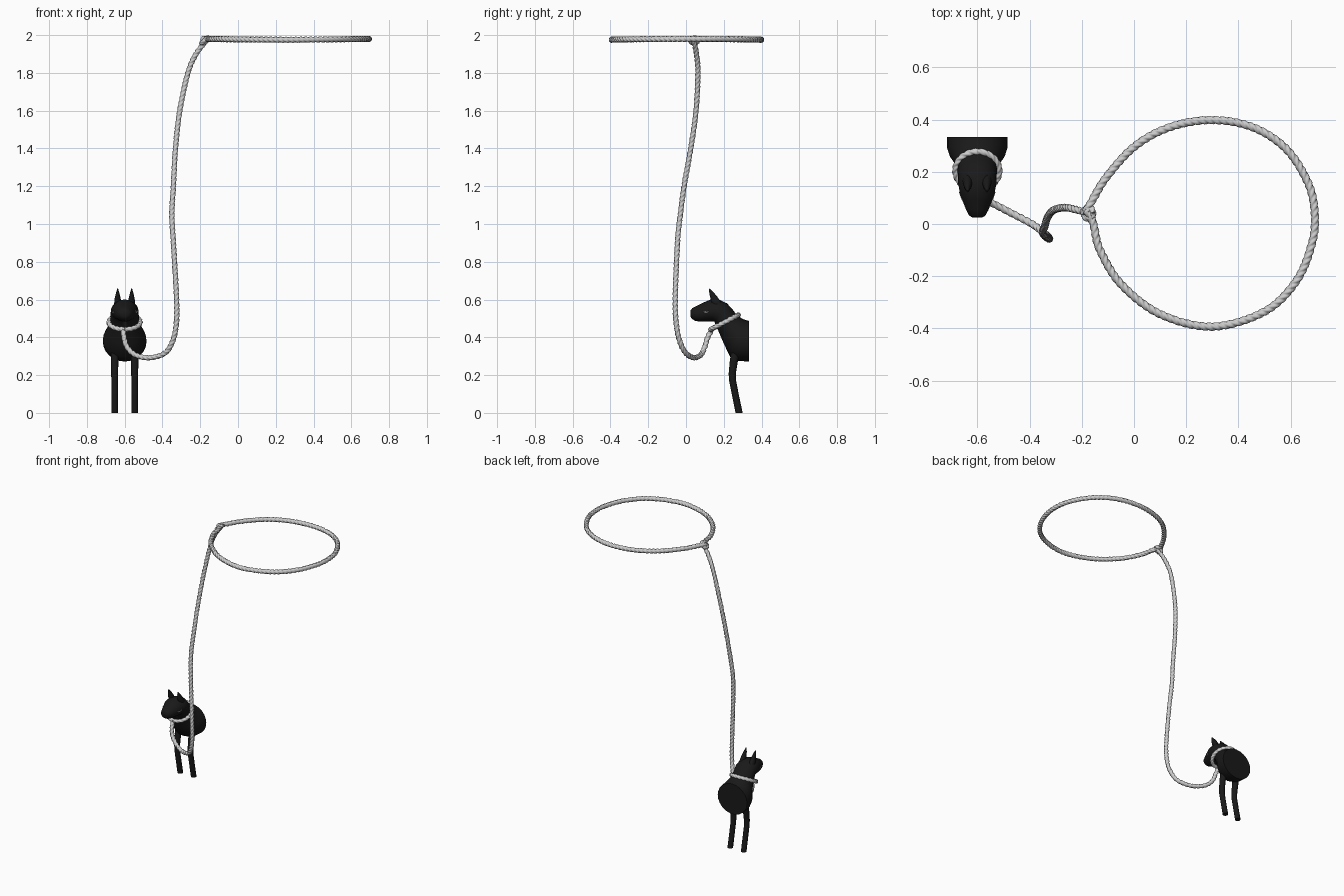
import bpy, bmesh, math
from mathutils import Vector

if "Cube" in bpy.data.objects:
    bpy.data.objects.remove(bpy.data.objects["Cube"])

HX = -0.6          # x of the horse's mid-plane
black = bpy.data.materials.new("black")
black.diffuse_color = (0.01, 0.01, 0.01, 1)
black.use_nodes = True
black.node_tree.nodes["Principled BSDF"].inputs["Base Color"].default_value = black.diffuse_color


def finish(name, rings, mat=None, angle=60):
    """Skin a list of point rings, cap both ends, smooth shade."""
    bm = bmesh.new()
    vs = [[bm.verts.new(p) for p in r] for r in rings]
    n = len(vs[0])
    for a, b in zip(vs, vs[1:]):
        for i in range(n):
            j = (i + 1) % n
            bm.faces.new((a[i], a[j], b[j], b[i]))
    bm.faces.new(vs[0][::-1])
    bm.faces.new(vs[-1])
    bmesh.ops.recalc_face_normals(bm, faces=bm.faces)
    me = bpy.data.meshes.new(name)
    bm.to_mesh(me)
    bm.free()
    ob = bpy.data.objects.new(name, me)
    bpy.context.collection.objects.link(ob)
    if mat:
        me.materials.append(mat)
    bpy.context.view_layer.objects.active = ob
    ob.select_set(True)
    bpy.ops.object.shade_smooth_by_angle(angle=math.radians(angle))
    ob.select_set(False)
    return ob


def smooth_path(pts, step):
    """Catmull-Rom through pts, resampled at roughly even spacing."""
    p = [Vector(q) for q in pts]
    p = [2 * p[0] - p[1]] + p + [2 * p[-1] - p[-2]]
    out = []
    for a, b, c, d in zip(p, p[1:], p[2:], p[3:]):
        k = max(2, round((c - b).length / step))
        for i in range(k):
            t = i / k
            out.append(0.5 * (2 * b + (c - a) * t + (2 * a - 5 * b + 4 * c - d) * t * t
                              + (3 * b - a - 3 * c + d) * t ** 3))
    return out + [p[-2]]


def rope(name, pts, r=0.0165, pitch=0.08, sides=15):
    """Three-strand twisted rope along a path."""
    path = smooth_path(pts, pitch / 12)
    normal, length, rings = None, 0.0, []
    for i, c in enumerate(path):
        tan = (path[min(i + 1, len(path) - 1)] - path[max(i - 1, 0)]).normalized()
        normal = tan.orthogonal() if normal is None else normal - tan * normal.dot(tan)
        normal.normalize()
        side = tan.cross(normal)
        if i:
            length += (c - path[i - 1]).length
        twist = 2 * math.pi * length / pitch
        ring = []
        for k in range(sides):
            a = 2 * math.pi * k / sides
            rr = r * (0.74 + 0.26 * abs(math.sin(1.5 * a)))
            ring.append(c + rr * (normal * math.cos(a + twist) + side * math.sin(a + twist)))
        rings.append(ring)
    return finish(name, rings)


def loft(name, sections, x=HX, sides=24, mat=black):
    """Ellipses given by top (y, z), bottom (y, z) and half width."""
    path = smooth_path([(0, 0, i) for i in range(len(sections))], 1)
    rows = [Vector(s) for s in sections]
    rings = []
    for s in rows:
        ty, tz, by, bz, w = s
        cy, cz, hy, hz = (ty + by) / 2, (tz + bz) / 2, (ty - by) / 2, (tz - bz) / 2
        rings.append([(x + w * math.sin(a), cy + hy * math.cos(a), cz + hz * math.cos(a))
                      for a in (2 * math.pi * k / sides for k in range(sides))])
    return finish(name, rings, mat)


# Lasso loop
rope("lasso_loop", [(x, y, 1.975 + 0.01 * abs(x - 0.25)) for x, y in (
    (-0.185, 0.045), (-0.16, 0.09), (-0.105, 0.18), (0, 0.295), (0.13, 0.368), (0.29, 0.398),
    (0.45, 0.372), (0.58, 0.29), (0.665, 0.16), (0.692, 0.04), (0.68, -0.08),
    (0.62, -0.22), (0.5, -0.335), (0.3, -0.393), (0.1, -0.345), (-0.05, -0.23),
    (-0.13, -0.1), (-0.153, -0.01), (-0.168, 0.035), (-0.19, 0.05))])

# Small eye knot where the loop closes
rope("loop_knot", [(-0.175 + 0.018 * math.cos(a), 0.042 + 0.02 * math.sin(a),
                    1.972 + 0.014 * math.cos(a)) for a in
                   (2 * math.pi * k / 8 for k in range(9))], r=0.014)

# Hanging rope down to the collar
rope("hanging_rope", [
    (-0.165, 0.04, 1.975), (-0.222, 0.055, 1.9), (-0.265, 0.063, 1.8), (-0.308, 0.053, 1.6),
    (-0.331, 0.025, 1.4), (-0.342, -0.01, 1.2), (-0.35, -0.03, 1.05), (-0.342, -0.045, 0.9),
    (-0.325, -0.057, 0.6), (-0.328, -0.05, 0.46), (-0.35, -0.03, 0.37), (-0.39, 0.0, 0.315),
    (-0.47, 0.042, 0.292), (-0.545, 0.08, 0.308), (-0.588, 0.1, 0.35), (-0.603, 0.115, 0.4),
    (-0.608, 0.14, 0.447)], r=0.015)

# Collar around the neck
rope("neck_collar", [(HX + 0.083 * math.sin(a), 0.204 - 0.073 * math.cos(a),
                      0.48 - 0.038 * math.cos(a)) for a in
                     (2 * math.pi * k / 16 for k in range(17))], r=0.014)

# Horse torso, neck and head
loft("horse_body", [
    (0.333, 0.487, 0.333, 0.272, 0.116), (0.305, 0.495, 0.275, 0.275, 0.115),
    (0.288, 0.505, 0.235, 0.295, 0.106), (0.268, 0.52, 0.203, 0.36, 0.086),
    (0.247, 0.547, 0.173, 0.43, 0.076), (0.217, 0.58, 0.15, 0.483, 0.074),
    (0.18, 0.597, 0.13, 0.484, 0.073), (0.13, 0.6, 0.1, 0.484, 0.066),
    (0.09, 0.583, 0.075, 0.483, 0.054), (0.055, 0.565, 0.05, 0.487, 0.042),
    (0.033, 0.555, 0.033, 0.496, 0.032), (0.024, 0.542, 0.024, 0.508, 0.018)])

for side, s in (("left", 1), ("right", -1)):
    # Front leg, bent at the knee
    loft("front_leg_" + side, [
        (0.3, 0.0, 0.262, 0.0, 0.018), (0.283, 0.08, 0.246, 0.08, 0.018),
        (0.265, 0.17, 0.227, 0.175, 0.018), (0.264, 0.21, 0.226, 0.21, 0.019),
        (0.274, 0.27, 0.232, 0.275, 0.02), (0.285, 0.33, 0.24, 0.33, 0.02)],
        x=HX + s * 0.053, sides=14)
    # Pointed ear
    ex, rings = HX + s * 0.037, []
    for y, z, w, d in ((0.165, 0.575, 0.019, 0.024), (0.15, 0.605, 0.016, 0.02),
                       (0.135, 0.635, 0.009, 0.012), (0.124, 0.657, 0.0025, 0.003)):
        rings.append([(ex + w * math.cos(a), y + d * math.sin(a), z + 0.3 * d * math.sin(a))
                      for a in (2 * math.pi * k / 10 for k in range(10))])
    finish("ear_" + side, rings, black)
    # Eye crescent
    rings = []
    for k in range(9):
        a = math.pi * (1.05 + 0.9 * k / 8)
        h = 0.0005 + 0.004 * math.sin(math.pi * k / 8)
        c = Vector((HX + s * (0.0615 + 0.014 * math.cos(a) * 0.4), 0.106 + 0.016 * math.cos(a), 0.544 + 0.012 * math.sin(a)))
        rings.append([c + Vector((s * dx * 0.003, 0, dz * h))
                      for dx, dz in ((1, 0), (0, 1), (-1, 0), (0, -1))])
    finish("eye_" + side, rings)
